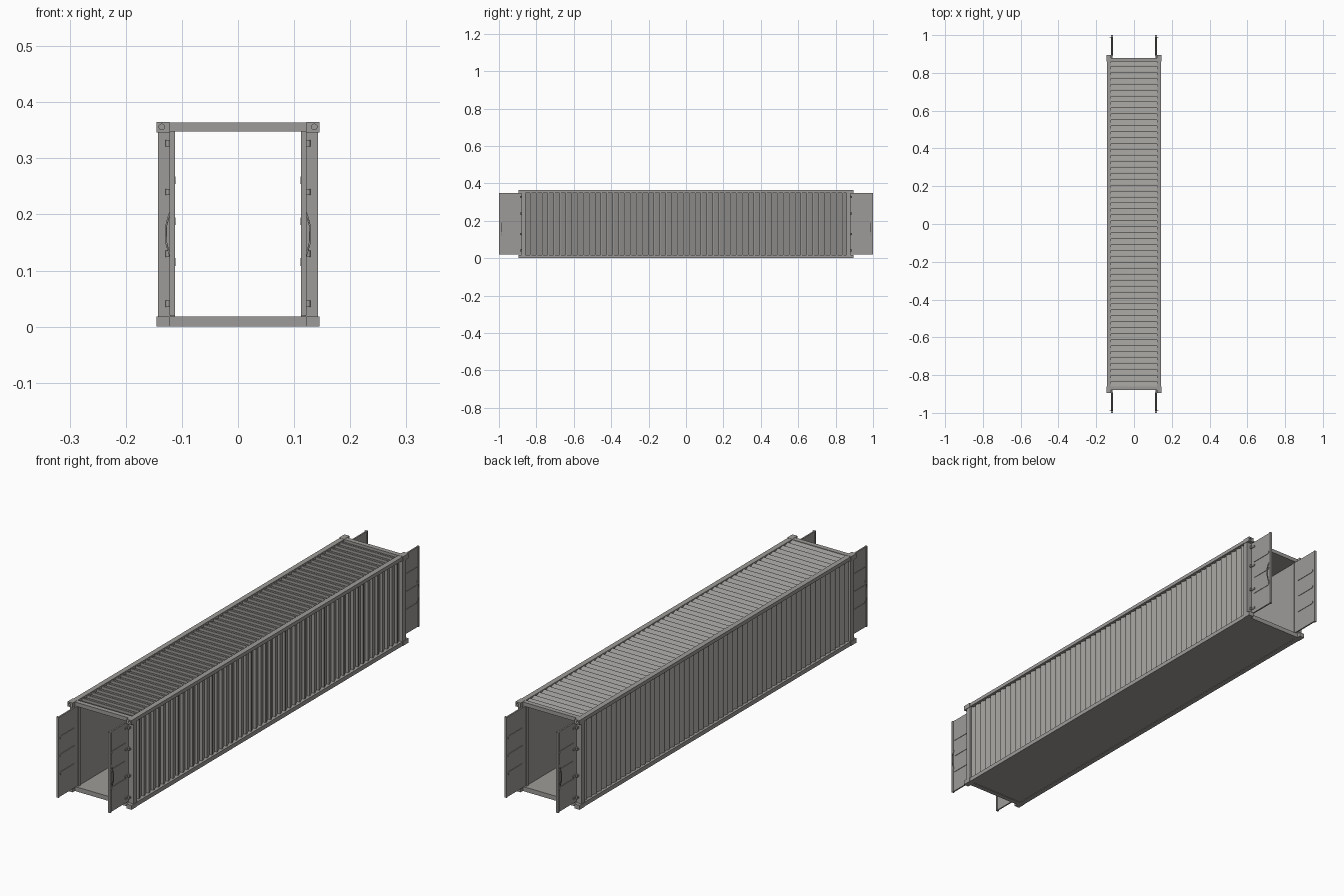
import bpy, bmesh, math
from mathutils import Matrix, Vector

cube = bpy.data.objects.get("Cube")
if cube:
    bpy.data.objects.remove(cube, do_unlink=True)

# Single painted steel colour
steel = bpy.data.materials.new("grey_steel")
steel.use_nodes = True
GREY = (0.34, 0.33, 0.315, 1)
steel.diffuse_color = GREY
steel.node_tree.nodes["Principled BSDF"].inputs["Base Color"].default_value = GREY


def add_object(name, data):
    data.materials.append(steel)
    obj = bpy.data.objects.new(name, data)
    bpy.context.collection.objects.link(obj)
    return obj


def finish(name, bm):
    bmesh.ops.recalc_face_normals(bm, faces=bm.faces)
    mesh = bpy.data.meshes.new(name)
    bm.to_mesh(mesh)
    bm.free()
    return add_object(name, mesh)


def box(name, a, b):
    """Box between two opposite corners."""
    a, b = Vector(a), Vector(b)
    size = [abs(v) for v in b - a]
    bm = bmesh.new()
    bmesh.ops.create_cube(bm, size=1, matrix=Matrix.Translation((a + b) / 2) @ Matrix.Diagonal((*size, 1)))
    return finish(name, bm)


def cylinder(name, centre, radius, depth, axis="Z"):
    turn = Matrix.Rotation(math.pi / 2, 4, "X") if axis == "Y" else Matrix()
    bm = bmesh.new()
    bmesh.ops.create_cone(bm, cap_ends=True, segments=16, radius1=radius, radius2=radius,
                          depth=depth, matrix=Matrix.Translation(centre) @ turn)
    return finish(name, bm)


def prism(name, profile, offset):
    """Extrude a closed outline of 3D points."""
    bm = bmesh.new()
    face = bm.faces.new([bm.verts.new(p) for p in profile])
    moved = bmesh.ops.extrude_face_region(bm, geom=[face])["geom"]
    bmesh.ops.translate(bm, vec=offset, verts=[v for v in moved if isinstance(v, bmesh.types.BMVert)])
    return finish(name, bm)


HALF_W, HEIGHT = 0.145, 0.365
END, POST_END = 0.895, 0.88
RIBS, RUN = 55, 0.865
PITCH = 2 * RUN / RIBS


def ribbed(inside, valley, crest):
    """Saw-tooth sheet outline as (y, depth) pairs, steps facing the front."""
    pts = [(RUN, inside), (-RUN, inside)]
    for i in range(RIBS):
        y = -RUN + i * PITCH
        pts += [(y, valley), (y, crest), (y + 0.005, crest)]
    return pts + [(RUN, valley)]


# Floor and ribbed roof
box("floor", (-0.125, -POST_END, 0.002), (0.125, POST_END, 0.018))
prism("roof", [(-0.123, y, d) for y, d in ribbed(0.348, 0.351, 0.362)], (0.246, 0, 0))

for side, label in ((1, "left"), (-1, "right")):
    # Ribbed wall and long rails
    prism(label + "_wall", [(side * d, y, 0.018) for y, d in ribbed(0.115, 0.124, 0.136)], (0, 0, 0.33))
    box(label + "_bottom_rail", (side * 0.122, -POST_END, 0), (side * 0.143, POST_END, 0.017))
    box(label + "_top_rail", (side * 0.122, -POST_END, 0.349), (side * 0.143, POST_END, 0.364))

    for end, place in ((-1, "front"), (1, "back")):
        part = f"{place}_{label}_"
        # Corner post
        box(part + "post", (side * 0.12, end * 0.858, 0.015), (side * 0.143, end * POST_END, 0.35))
        box(part + "jamb", (side * 0.112, end * 0.858, 0.015), (side * 0.12, end * 0.872, 0.35))
        # Corner castings, the upper ones bored
        box(part + "bottom_corner", (side * 0.122, end * 0.86, 0), (side * HALF_W, end * END, 0.018))
        top = box(part + "top_corner", (side * 0.122, end * 0.86, 0.346), (side * HALF_W, end * END, HEIGHT))
        cutter = cylinder(part + "bore_cutter", (side * 0.136, end * END, 0.356), 0.005, 0.03, "Y")
        cutter.hide_render = True
        cutter.hide_viewport = True
        bore = top.modifiers.new("bore", "BOOLEAN")
        bore.operation = "DIFFERENCE"
        bore.solver = "EXACT"
        bore.object = cutter

        # Door swung open, straight out from the jamb
        box(part + "door", (side * 0.113, end * 0.874, 0.021), (side * 0.119, end * 0.999, 0.348))
        box(part + "door_edge", (side * 0.112, end * 0.992, 0.02), (side * 0.122, end * 1.0, 0.349))

        # Pressed ribs on both faces of the door
        for k in range(3):
            z = 0.115 + k * 0.073
            outline = []
            for centre, start in ((0.982, -90), (0.9, 90)):
                for step in range(7):
                    t = math.radians(start + step * 30)
                    outline.append((side * 0.111, end * (centre + 0.007 * math.cos(t)), z + 0.007 * math.sin(t)))
            prism(f"{part}door_rib_{k + 1}", outline, (side * 0.01, 0, 0))

        # Hinges
        for k, z in enumerate((0.041, 0.13, 0.24, 0.327)):
            cylinder(f"{part}hinge_pin_{k + 1}", (side * 0.125, end * 0.884, z), 0.004, 0.011)
            box(f"{part}hinge_leaf_{k + 1}", (side * 0.118, end * 0.882, z - 0.004), (side * 0.131, end * 0.878, z + 0.004))
            box(f"{part}hinge_strap_{k + 1}", (side * 0.118, end * 0.882, z - 0.004), (side * 0.122, end * 0.9, z + 0.004))

        # Bowed handle near the free edge
        curve = bpy.data.curves.new(part + "handle", "CURVE")
        curve.dimensions = "3D"
        curve.bevel_depth = 0.0018
        curve.bevel_resolution = 1
        curve.use_fill_caps = True
        spline = curve.splines.new("POLY")
        path = [(0.118, 0.118), (0.124, 0.135), (0.128, 0.15), (0.128, 0.18), (0.124, 0.195), (0.118, 0.212)]
        spline.points.add(len(path) - 1)
        for point, (x, z) in zip(spline.points, path):
            point.co = (side * x, end * 0.988, z, 1)
        add_object(part + "handle", curve)

# End headers and sills
for end, place in ((-1, "front"), (1, "back")):
    box(place + "_header", (-0.123, end * 0.86, 0.348), (0.123, end * POST_END, 0.364))
    box(place + "_sill", (-0.123, end * 0.86, 0), (0.123, end * POST_END, 0.0185))
